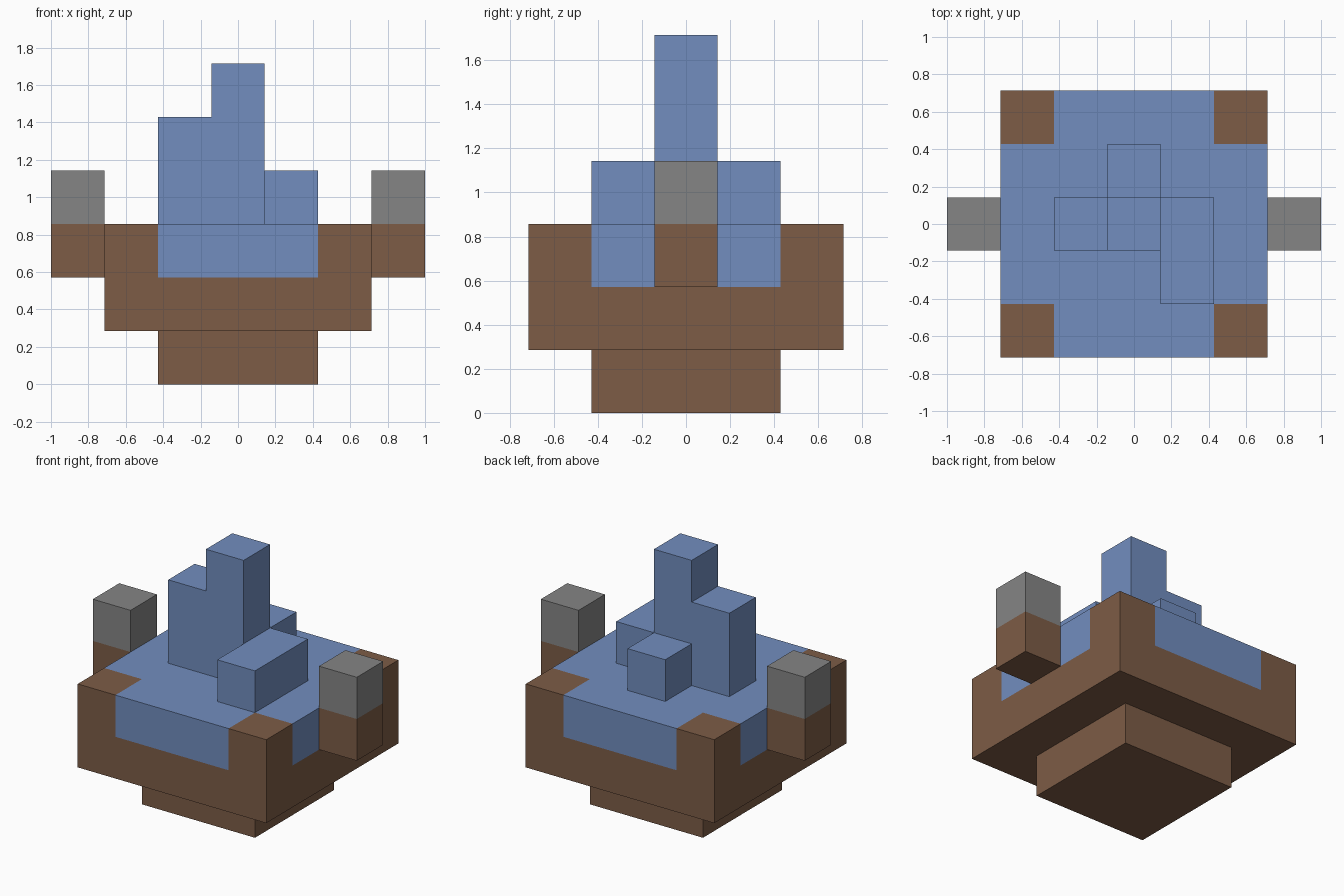
import bpy
import bmesh
from mathutils import Vector

U = 2 / 7  # edge of one building block

cube = bpy.data.objects.get("Cube")
if cube:
    bpy.data.objects.remove(cube, do_unlink=True)


def material(name, rgb):
    mat = bpy.data.materials.new(name)
    mat.use_nodes = True
    mat.diffuse_color = (*rgb, 1)
    mat.node_tree.nodes["Principled BSDF"].inputs["Base Color"].default_value = (*rgb, 1)
    return mat


BROWN = material("earth brown", (0.205, 0.107, 0.061))
BLUE = material("water blue", (0.168, 0.27, 0.52))
GREY = material("stone grey", (0.235, 0.235, 0.235))


def box(name, low, high, mats, cuts=(), rule=None):
    """Box between two corners in block units, sliced by (axis, position) cuts;
    rule(face centre) picks the material of each face."""
    low, high = Vector(low), Vector(high)
    bm = bmesh.new()
    bmesh.ops.create_cube(bm, size=1)
    for v in bm.verts:
        v.co = (low + high) / 2 + v.co * (high - low)
    for axis, pos in cuts:
        normal = Vector((0, 0, 0))
        normal[axis] = 1
        bmesh.ops.bisect_plane(bm, geom=bm.verts[:] + bm.edges[:] + bm.faces[:],
                               plane_co=normal * pos, plane_no=normal)
    if rule:
        for f in bm.faces:
            f.material_index = rule(f.calc_center_median())
    bmesh.ops.scale(bm, vec=(U, U, U), verts=bm.verts)
    mesh = bpy.data.meshes.new(name)
    bm.to_mesh(mesh)
    bm.free()
    for mat in mats:
        mesh.materials.append(mat)
    obj = bpy.data.objects.new(name, mesh)
    bpy.context.collection.objects.link(obj)
    return obj


# Foot and basin; water fills a cross on top and spills over the four sides
box("foot", (-1.5, -1.5, 0), (1.5, 1.5, 1), [BROWN])


def spill(c):
    corner = abs(c.x) > 1.5 and abs(c.y) > 1.5
    return int(c.z > 2 and not corner)


basin_cuts = [(axis, pos) for axis in (0, 1) for pos in (-1.5, 1.5)] + [(2, 2)]
box("basin", (-2.5, -2.5, 1), (2.5, 2.5, 3), [BROWN, BLUE], basin_cuts, spill)

# Side posts with stone caps
for side, x in (("left", 3), ("right", -3)):
    box(side + "_post", (x - 0.5, -0.5, 2), (x + 0.5, 0.5, 4), [BROWN, GREY],
        [(2, 3)], lambda c: int(c.z > 3))

# Water columns
box("tall_column", (-0.5, -0.5, 3), (0.5, 0.5, 6), [BLUE])
box("right_column", (-1.5, -0.5, 3), (-0.5, 0.5, 5), [BLUE])
box("back_block", (-0.5, 0.5, 3), (0.5, 1.5, 4), [BLUE])
box("left_long_block", (0.5, -1.5, 3), (1.5, 0.5, 4), [BLUE])
